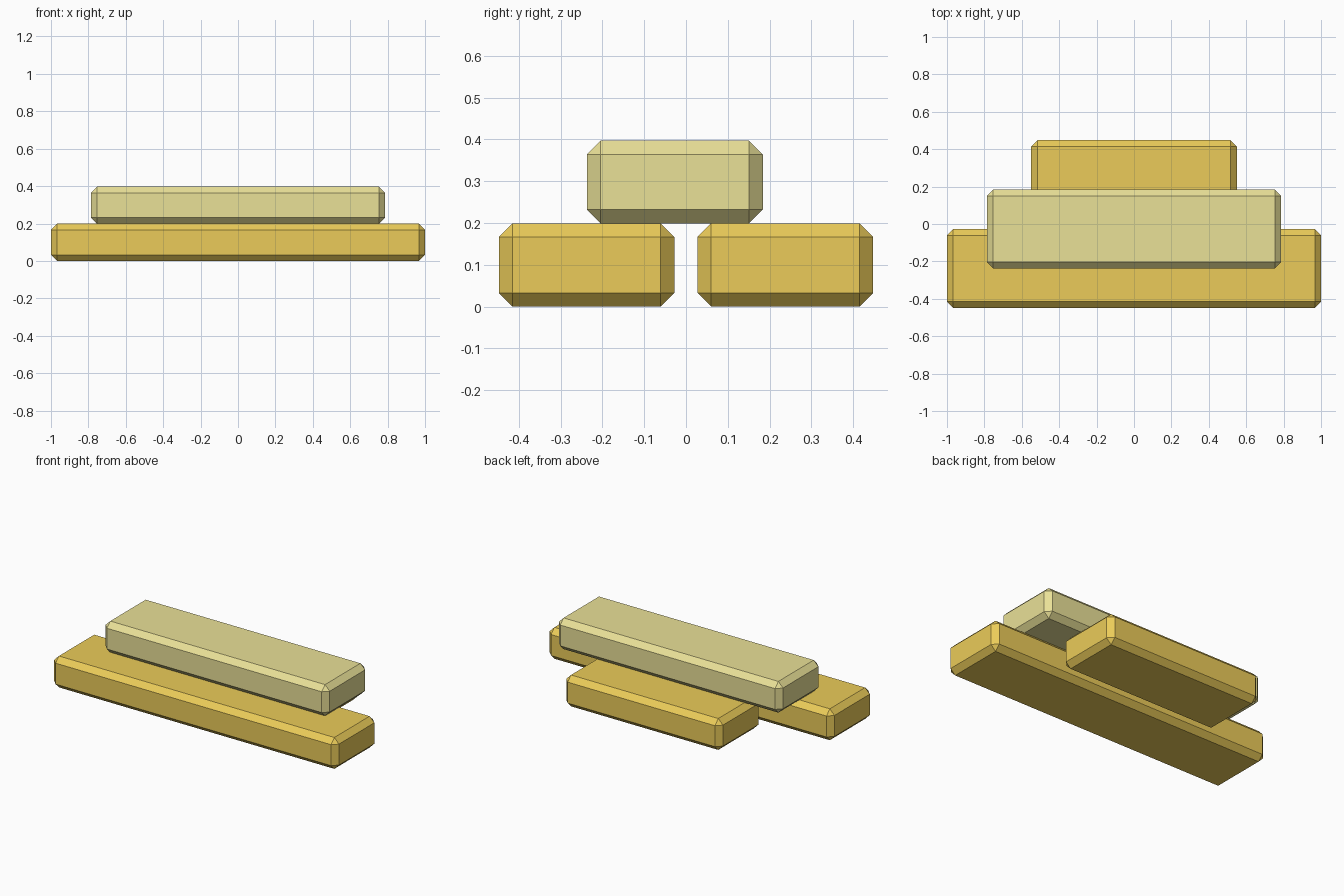
import bpy
import bmesh

if "Cube" in bpy.data.objects:
    bpy.data.objects.remove(bpy.data.objects["Cube"])


def material(name, color):
    mat = bpy.data.materials.new(name)
    mat.diffuse_color = color
    mat.use_nodes = True
    mat.node_tree.nodes["Principled BSDF"].inputs["Base Color"].default_value = mat.diffuse_color
    return mat


def bar(name, half_length, y0, y1, z0, z1, mat, chamfer=0.033):
    """Closed box with every edge flat-chamfered."""
    bm = bmesh.new()
    bmesh.ops.create_cube(bm, size=1)
    for v in bm.verts:
        v.co.x *= 2 * half_length
        v.co.y *= y1 - y0
        v.co.z *= z1 - z0
    bmesh.ops.bevel(bm, geom=bm.edges[:], offset=chamfer, segments=1,
                    affect='EDGES')
    mesh = bpy.data.meshes.new(name)
    bm.to_mesh(mesh)
    bm.free()
    mesh.materials.append(mat)
    obj = bpy.data.objects.new(name, mesh)
    obj.location = (0, (y0 + y1) / 2, (z0 + z1) / 2)
    bpy.context.collection.objects.link(obj)
    return obj


gold = material("gold", (0.83, 0.60, 0.10, 1))
pale_gold = material("pale_gold", (0.82, 0.75, 0.31, 1))

# Two bars on the ground, one resting across the gap between them
bar("front_bar", 1.0, -0.448, -0.028, 0.0, 0.199, gold)
bar("back_bar", 0.55, 0.027, 0.448, 0.0, 0.199, gold)
bar("top_bar", 0.787, -0.237, 0.184, 0.199, 0.397, pale_gold)
